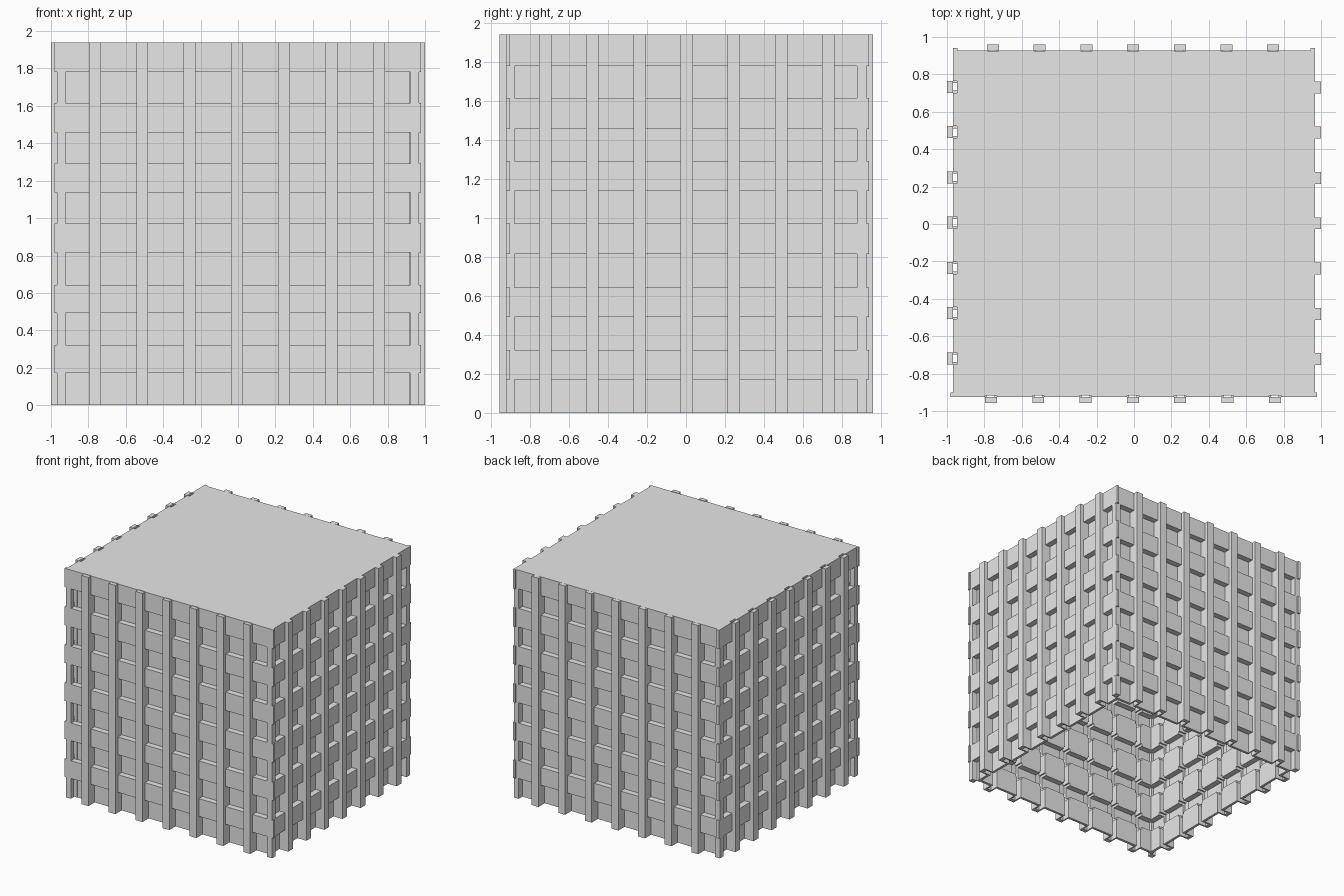
import bpy, bmesh

if "Cube" in bpy.data.objects:
    bpy.data.objects.remove(bpy.data.objects["Cube"])

grey = bpy.data.materials.new("plain grey")
grey.diffuse_color = (0.8, 0.8, 0.8, 1)
grey.use_nodes = True
grey.node_tree.nodes["Principled BSDF"].inputs["Base Color"].default_value = grey.diffuse_color

TOP = 1.94
RIB_W = 0.064
SKIN = 0.033          # rib depth = depth of the band plane
RECESS = 0.05         # window depth behind the band plane
T = 0.022             # shell thickness
FLOOR = SKIN + RECESS
WINDOWS = [(0.0, 0.172), (0.322, 0.492), (0.642, 0.815),
           (0.97, 1.137), (1.292, 1.457), (1.615, 1.78)]
BANDS = [(0.172, 0.322), (0.492, 0.642), (0.815, 0.97),
         (1.137, 1.292), (1.457, 1.615), (1.78, TOP)]


def make(name, boxes):
    """One object from a list of (min corner, max corner) boxes."""
    bm = bmesh.new()
    for a, b in boxes:
        lo = [min(p, q) for p, q in zip(a, b)]
        hi = [max(p, q) for p, q in zip(a, b)]
        vs = bmesh.ops.create_cube(bm, size=1)["verts"]
        for v in vs:
            v.co = [hi[i] if v.co[i] > 0 else lo[i] for i in range(3)]
    me = bpy.data.meshes.new(name)
    bm.to_mesh(me)
    bm.free()
    me.materials.append(grey)
    ob = bpy.data.objects.new(name, me)
    bpy.context.collection.objects.link(ob)


def wall(name, place, first, step, win, band):
    """place(u, d) maps distance along the wall and depth inward to x, y."""
    def box(u0, u1, d0, d1, z0, z1):
        return ((*place(u0, d0), z0), (*place(u1, d1), z1))

    centres = [first + step * i for i in range(7)]
    h = RIB_W / 2
    # bays are the spaces between ribs, ending at the corner posts
    starts = [win[0]] + [c + h for c in centres]
    ends = [c - h for c in centres] + [win[1]]
    bays = list(zip(starts, ends))

    make(name + "_ribs", [box(c - h, c + h, 0, SKIN, 0, TOP) for c in centres])

    bands, panels = [], []
    for i, (u0, u1) in enumerate(bays):
        b0 = band[0] if i == 0 else u0
        b1 = band[1] if i == 7 else u1
        for z0, z1 in BANDS:
            bands.append(box(b0, b1, SKIN, SKIN + T, z0, z1))
            # ledges running back to the window panels
            bands.append(box(u0, u1, SKIN, FLOOR + T, z0, z0 + T))
            if z1 < TOP:
                bands.append(box(u0, u1, SKIN, FLOOR + T, z1 - T, z1))
        for z0, z1 in WINDOWS:
            panels.append(box(u0, u1, FLOOR, FLOOR + T, z0, z1))
            # side returns behind the ribs
            if i > 0:
                panels.append(box(u0 - 0.012, u0, SKIN, FLOOR + T, z0, z1))
            if i < 7:
                panels.append(box(u1, u1 + 0.012, SKIN, FLOOR + T, z0, z1))
    make(name + "_bands", bands)
    make(name + "_window_panels", panels)


wall("front", lambda u, d: (u, -0.957 + d), -0.765, 0.253, (-0.925, 0.92), (-0.982, 0.978))
wall("back", lambda u, d: (u, 0.96 - d), -0.754, 0.2497, (-0.92, 0.92), (-0.968, 0.968))
wall("left", lambda u, d: (-1 + d, u), -0.719, 0.242, (-0.88, 0.877), (-0.924, 0.94))
wall("right", lambda u, d: (1 - d, u), -0.722, 0.242, (-0.88, 0.877), (-0.924, 0.94))

# corner posts
make("corner_posts", [((sx * 0.967, y0, 0), (sx * 0.921, y1, TOP))
                      for sx in (-1, 1) for y0, y1 in ((-0.924, -0.88), (0.877, 0.927))])

# roof plate
make("roof", [((-0.947, -0.918, TOP - 0.02), (0.967, 0.926, TOP))])
